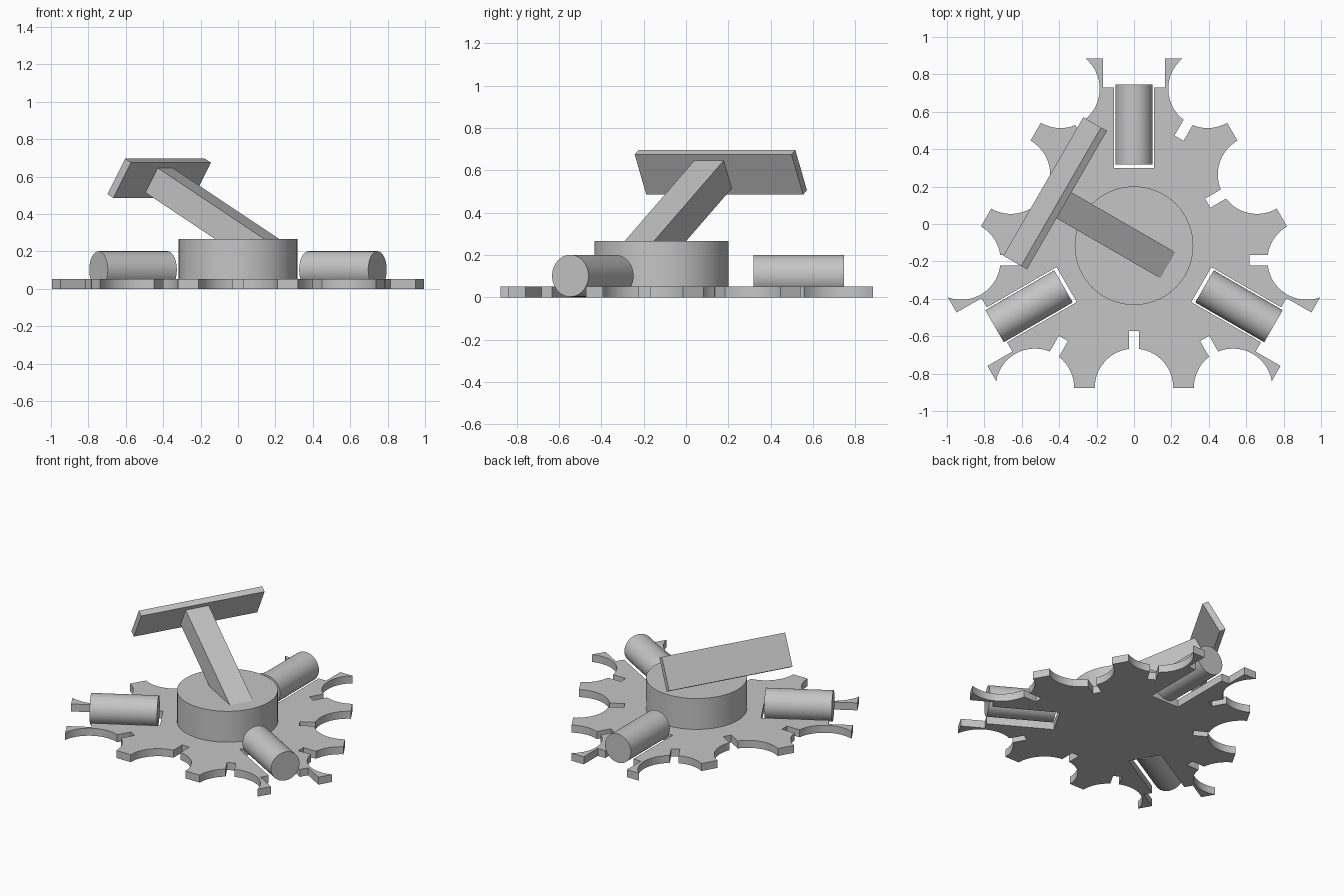
import bpy, bmesh, math
from mathutils import Vector, Matrix

if "Cube" in bpy.data.objects:
    bpy.data.objects.remove(bpy.data.objects["Cube"])

HUB = Vector((0, -0.116, 0))      # centre of the three-fold symmetry
THICK = 0.052
grey = bpy.data.materials.new("plain grey")
grey.diffuse_color = (0.56, 0.56, 0.56, 1)
grey.use_nodes = True
grey.node_tree.nodes["Principled BSDF"].inputs["Base Color"].default_value = grey.diffuse_color


def finish(name, bm, matrix, smooth=False):
    bmesh.ops.recalc_face_normals(bm, faces=bm.faces)
    me = bpy.data.meshes.new(name)
    bm.to_mesh(me)
    bm.free()
    me.transform(matrix)
    me.materials.append(grey)
    ob = bpy.data.objects.new(name, me)
    bpy.context.collection.objects.link(ob)
    if smooth:
        bpy.ops.object.select_all(action='DESELECT')
        ob.select_set(True)
        bpy.context.view_layer.objects.active = ob
        bpy.ops.object.shade_smooth_by_angle(angle=math.radians(35))
    return ob


def cylinder(name, r, length, matrix):
    bm = bmesh.new()
    bmesh.ops.create_cone(bm, cap_ends=True, segments=64, radius1=r, radius2=r, depth=length)
    return finish(name, bm, matrix, True)


def box(name, size, matrix):
    bm = bmesh.new()
    bmesh.ops.create_cube(bm, size=1)
    return finish(name, bm, matrix @ Matrix.Diagonal((*size, 1)))


def polar(c, r, deg):
    a = math.radians(deg)
    return Vector((c[0] + r * math.cos(a), c[1] + r * math.sin(a)))


def arc(c, r, a0, a1, n=14):
    return [polar(c, r, a0 + (a1 - a0) * i / n) for i in range(n + 1)]


# Base plate: one sixth of the outline, mirrored, then turned three times
R, SLOT, DEEP = 0.21, 0.028, 0.305      # scallop radius, slot half width, slot reach
side = 0.76
gap = math.degrees(math.asin(SLOT / R))
mid, outer = (0, -side), (0.53, -side)
axis = polar((0, 0), 1, -30)            # direction of the wheel bay
across = Vector((-axis.y, axis.x))
inward = polar((0, 0), 1, 120)
sideways = Vector((inward.y, -inward.x))
root = Vector(outer) + inward * DEEP
end = math.degrees(math.acos((1.0 - Vector(outer).dot(axis)) / R)) - 30

half = [Vector((SLOT, -side + DEEP))]
half += arc(mid, R, 90 - gap, 0)
half += arc(outer, R, 180, 120 + gap)
half += [root - sideways * SLOT, root + sideways * SLOT]
half += arc(outer, R, 120 - gap, end)
half += [axis * d - across * w for d, w in
         ((1.0, 0.165), (0.846, 0.165), (0.846, 0.108), (0.416, 0.108))]
mirrored = [p - 2 * p.dot(across) * across for p in reversed(half)]

bm = bmesh.new()
verts = []
for k in range(3):
    turn = Matrix.Rotation(math.radians(120 * k), 3, 'Z')
    verts += [bm.verts.new(turn @ p.to_3d()) for p in half + mirrored]
face = bm.faces.new(verts)
top = bmesh.ops.extrude_face_region(bm, geom=[face])
bmesh.ops.translate(bm, vec=(0, 0, THICK),
                    verts=[g for g in top["geom"] if isinstance(g, bmesh.types.BMVert)])
finish("base_plate", bm, Matrix.Translation(HUB), True)

# Central drum
cylinder("drum", 0.317, 0.218, Matrix.Translation(HUB + Vector((0, 0, 0.157))))

# Three rollers lying in the bays
for i, deg in enumerate((90, 210, 330)):
    place = (Matrix.Translation(HUB) @ Matrix.Rotation(math.radians(deg), 4, 'Z')
             @ Matrix.Translation((0.648, 0, 0.102)) @ Matrix.Rotation(math.pi / 2, 4, 'Y'))
    cylinder(f"roller_{i + 1}", 0.099, 0.426, place)

# Slanted arm and the panel on its end, rising 30 degrees
heading = Matrix.Translation(HUB) @ Matrix.Rotation(math.radians(150), 4, 'Z')
rise = Matrix.Rotation(math.radians(-30), 4, 'Y')
tip = heading @ Matrix.Translation((0.487, 0, 0.58)) @ rise
box("arm", (0.8, 0.16, 0.152), tip @ Matrix.Translation((-0.4, 0, 0)))
box("panel", (0.042, 0.855, 0.219), tip @ Matrix.Translation((0.021, -0.032, 0)))
